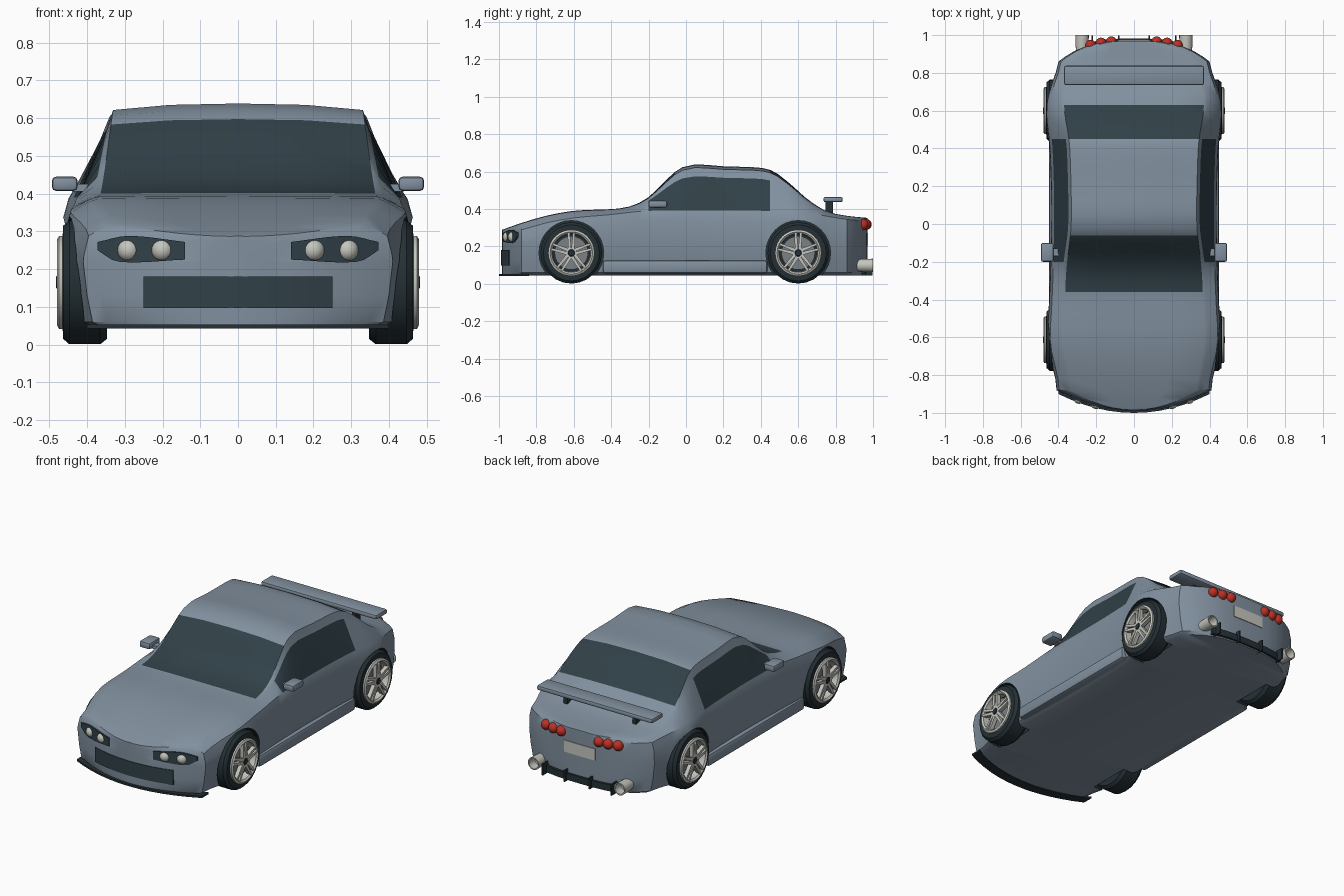
import bpy, bmesh, math
from mathutils import Matrix, Vector

if "Cube" in bpy.data.objects:
    bpy.data.objects.remove(bpy.data.objects["Cube"])


def material(name, rgb):
    m = bpy.data.materials.new(name)
    m.diffuse_color = (*rgb, 1)
    m.use_nodes = True
    m.node_tree.nodes["Principled BSDF"].inputs["Base Color"].default_value = m.diffuse_color
    return m


PAINT = material("blue_grey_paint", (0.22, 0.28, 0.345))
GLASS = material("dark_glass", (0.03, 0.052, 0.064))
RUBBER = material("black_rubber", (0.018, 0.03, 0.036))
SILVER = material("light_silver", (0.56, 0.56, 0.52))
STEEL = material("brake_steel", (0.2, 0.22, 0.23))
RED = material("tail_red", (0.5, 0.03, 0.018))


def finish(name, bm, *mats, angle=35):
    bmesh.ops.recalc_face_normals(bm, faces=bm.faces)
    me = bpy.data.meshes.new(name)
    bm.to_mesh(me)
    bm.free()
    for m in mats:
        me.materials.append(m)
    ob = bpy.data.objects.new(name, me)
    bpy.context.collection.objects.link(ob)
    if angle:
        smooth(ob, angle)
    return ob


def smooth(ob, angle):
    bpy.ops.object.select_all(action='DESELECT')
    ob.select_set(True)
    bpy.context.view_layer.objects.active = ob
    bpy.ops.object.shade_smooth_by_angle(angle=math.radians(angle))


def box(name, lo, hi, mat, bevel=0.0):
    bm = bmesh.new()
    lo, hi = Vector(lo), Vector(hi)
    bmesh.ops.create_cube(bm, size=1, matrix=Matrix.Translation((lo + hi) / 2) @ Matrix.Diagonal((*(hi - lo), 1)))
    if bevel:
        bmesh.ops.bevel(bm, geom=bm.edges[:], offset=bevel, segments=2, affect='EDGES', profile=0.5)
    return finish(name, bm, mat)


def ball(name, pos, r, mat):
    bm = bmesh.new()
    bmesh.ops.create_uvsphere(bm, u_segments=16, v_segments=10, radius=r, matrix=Matrix.Translation(pos))
    return finish(name, bm, mat, angle=60)


def loft(bm, rings, closed=False):
    """Joins rings of points; returns faces as (ring, point, face)."""
    vs = [[bm.verts.new(p) for p in r] for r in rings]
    n, out = len(vs[0]), []
    for i in range(len(vs) if closed else len(vs) - 1):
        a, b = vs[i], vs[(i + 1) % len(vs)]
        for k in range(n if not closed else n - 1):
            out.append((i, k, bm.faces.new((a[k], a[(k + 1) % n], b[(k + 1) % n], b[k]))))
    if not closed:
        bm.faces.new(vs[0])
        bm.faces.new(vs[-1])
    return out


def lathe(name, profile, side, cy, cz, mat, seg=24):
    """Turns (radius, x) points about the wheel axle."""
    bm = bmesh.new()
    rings = [[(side * x, cy + r * math.cos(t), cz + r * math.sin(t)) for r, x in profile]
             for t in (2 * math.pi * i / seg for i in range(seg))]
    loft(bm, rings, closed=True)
    bmesh.ops.remove_doubles(bm, verts=bm.verts, dist=1e-5)
    return finish(name, bm, mat)


def curve(keys, y):
    """Smooth curve through (y, value) keys."""
    if y <= keys[0][0]:
        return keys[0][1]
    if y >= keys[-1][0]:
        return keys[-1][1]
    i = max(j for j in range(len(keys) - 1) if keys[j][0] <= y)

    def slope(j):
        a, b = keys[max(j - 1, 0)], keys[min(j + 1, len(keys) - 1)]
        return (b[1] - a[1]) / (b[0] - a[0])
    (y0, v0), (y1, v1) = keys[i], keys[i + 1]
    d = y1 - y0
    t = (y - y0) / d
    return ((2*t**3 - 3*t*t + 1) * v0 + (t**3 - 2*t*t + t) * d * slope(i)
            + (3*t*t - 2*t**3) * v1 + (t**3 - t*t) * d * slope(i + 1))


# Plan outline of nose and tail
def nose(x): return -0.985 + 0.105 * (x / 0.41) ** 2
def tail(x): return 0.97 - 0.11 * abs(x / 0.40) ** 3


TOP = [(-.985, .288), (-.88, .325), (-.75, .363), (-.6, .39), (-.36, .402), (-.28, .42), (-.2, .463), (-.1, .56),
       (-.04, .612), (.03, .638), (.2, .628), (.4, .62), (.47, .60), (.55, .54), (.65, .452), (.75, .388),
       (.85, .365), (.97, .352)]
BELT = [(-.985, .268), (-.88, .288), (-.75, .325), (-.6, .352), (-.4, .37), (-.2, .39), (.45, .39),
        (.6, .385), (.75, .362), (.85, .345), (.97, .335)]
WIDTH = [(-.88, .41), (-.8, .42), (-.7, .447), (-.6, .46), (-.45, .452), (-.2, .442), (.1, .438), (.4, .447),
         (.6, .466), (.7, .45), (.8, .415), (.86, .40)]


def section(y, w):
    b, t = curve(BELT, y), curve(TOP, y)
    h = t - b
    s = min(1, max(0, h / 0.25))
    half = [(0, .045), (.87*w, .045), (.94*w, .06), (.975*w, .13), (w, .22), (.995*w, b - .05), (.965*w, b),
            ((.865 - .075*s)*w, b + .74*h), ((.82 - .065*s)*w, b + .93*h), (.41*w, b + .985*h), (0, t)]
    return [(x, y, z) for x, z in half] + [(-x, y, z) for x, z in half[-2:0:-1]]


# Body shell with cabin and painted glass
ends = (.02, .08, .14, .20, .26, .32, .37)
mid = [-.88, -.82, -.75, -.68, -.61, -.54, -.47, -.41, -.36, -.3, -.25, -.2, -.15, -.1, -.06, -.02, .05, .12, .2,
       .28, .36, .41, .45, .49, .54, .58, .63, .68, .74, .8, .86]
stations = [(nose(x), x) for x in ends] + [(y, curve(WIDTH, y)) for y in mid] + [(tail(x), x) for x in ends[::-1]]
bm = bmesh.new()
for i, k, f in loft(bm, [section(y, w) for y, w in stations]):
    y = (stations[i][0] + stations[i + 1][0]) / 2
    side_glass = k in (6, 13) and -.2 < y < .45
    screen = k in (8, 9, 10, 11) and (-.36 < y < -.06 or .45 < y < .63)
    f.material_index = 1 if side_glass or screen else 0
body = finish("body", bm, PAINT, GLASS, RUBBER, angle=0)

# Wheel arches
WHEELS = [(s, y) for s in (-1, 1) for y in (-.613, .6)]
for s, y in WHEELS:
    bm = bmesh.new()
    bmesh.ops.create_cone(bm, cap_ends=True, segments=32, radius1=.173, radius2=.173, depth=.3,
                          matrix=Matrix.Translation((s * .485, y, .165)) @ Matrix.Rotation(math.pi / 2, 4, 'Y'))
    for f in bm.faces:
        f.material_index = 2
    cutter = finish("arch_cutter", bm, PAINT, GLASS, RUBBER, angle=0)
    cutter.hide_render = True
    mod = body.modifiers.new("arch", 'BOOLEAN')
    mod.operation, mod.solver, mod.object = 'DIFFERENCE', 'EXACT', cutter
    bpy.context.view_layer.objects.active = body
    bpy.ops.object.modifier_apply(modifier="arch")
    bpy.data.objects.remove(cutter)
smooth(body, 32)

# Wheels
for s, y in WHEELS:
    c = .165
    lathe("tyre", [(0, .37), (.11, .355), (.15, .347), (.164, .365), (.164, .447), (.15, .463), (.118, .465),
                   (.112, .42), (0, .42)], s, y, c, RUBBER)
    lathe("rim", [(.108, .43), (.124, .462), (.124, .474), (.113, .48), (.104, .472), (.1, .43)], s, y, c, SILVER, 30)
    lathe("brake_disc", [(0, .445), (.09, .445), (.09, .425)], s, y, c, STEEL)
    lathe("hub", [(0, .482), (.016, .482), (.022, .474), (.022, .43)], s, y, c, RUBBER, 10)
    bm = bmesh.new()
    for i in range(5):
        for d in (-1, 1):
            a = math.pi / 2 + i * math.tau / 5
            p0 = Vector((math.cos(a + d*.5), math.sin(a + d*.5))) * .018
            p1 = Vector((math.cos(a + d*.13), math.sin(a + d*.13))) * .109
            n = Vector((p0.y - p1.y, p1.x - p0.x)).normalized()
            rings = [[(s * x, y + p.x + e * n.x * r, c + p.y + e * n.y * r)
                      for x, e in ((.455, -1), (.478, -1), (.478, 1), (.455, 1))] for p, r in ((p0, .009), (p1, .006))]
            loft(bm, rings)
    finish("spokes", bm, SILVER)


def strip(name, surf, x0, x1, out, depth, low, high, mat, n=12):
    """Thin plate that follows the curve of the nose or tail."""
    bm = bmesh.new()
    d = -1 if surf is nose else 1
    rings = []
    for i in range(n + 1):
        x = x0 + (x1 - x0) * i / n
        ya, yb = surf(x) + d * out, surf(x) + d * (out - depth)
        rings.append([(x, ya, low(x)), (x, ya, high(x)), (x, yb, high(x)), (x, yb, low(x))])
    loft(bm, rings)
    return finish(name, bm, mat)


# Nose details
strip("grille", nose, -.25, .25, .004, .009, lambda x: .097, lambda x: .18, GLASS)
strip("front_lip", nose, -.40, .40, .015, .06, lambda x: .042, lambda x: .053, RUBBER)
for s in (-1, 1):
    strip("headlight_panel", nose, s * .14, s * .372, .005, .009,
          lambda x: curve([(.14, .225), (.32, .22), (.372, .25)], abs(x)),
          lambda x: curve([(.14, .272), (.29, .288), (.372, .272)], abs(x)), GLASS)
    for x in (.2, .29):
        ball("headlight", (s * x, nose(x) + .01, .25), .03, SILVER)

# Tail details
strip("number_plate", tail, -.1, .1, .004, .008, lambda x: .205, lambda x: .272, SILVER, 4)
strip("diffuser", tail, -.24, .24, .012, .05, lambda x: .052, lambda x: .09, RUBBER)
for x in (-.22, -.08, .08, .22):
    box("diffuser_fin", (x - .004, .93, .045), (x + .004, .998, .11), RUBBER)
for s in (-1, 1):
    for x in (.12, .175, .23):
        ball("tail_light", (s * x, tail(x) - .003, .317), .029, RED)
    bm = bmesh.new()
    prof = [(.026, .86), (.034, .94), (.036, 1.0), (.029, 1.0), (.027, .95), (0, .95)]
    loft(bm, [[(s * .275 + r * math.cos(t), y, .098 + r * math.sin(t)) for r, y in prof]
              for t in (math.tau * i / 16 for i in range(16))], closed=True)
    finish("exhaust", bm, SILVER)

# Spoiler, skirts and mirrors
box("spoiler_wing", (-.37, .735, .436), (.37, .838, .464), PAINT, .01)
for s in (-1, 1):
    box("spoiler_strut", (s * .22 - .012, .745, .37), (s * .22 + .012, .785, .44), RUBBER)
    a, b = sorted((s * .39, s * .45))
    box("side_skirt", (a, -.445, .055), (b, .435, .125), PAINT, .014)
    a, b = sorted((s * .425, s * .493))
    box("mirror", (a, -.2, .407), (b, -.1, .445), PAINT, .011)
    a, b = sorted((s * .39, s * .44))
    box("mirror_arm", (a, -.17, .405), (b, -.13, .425), PAINT)
